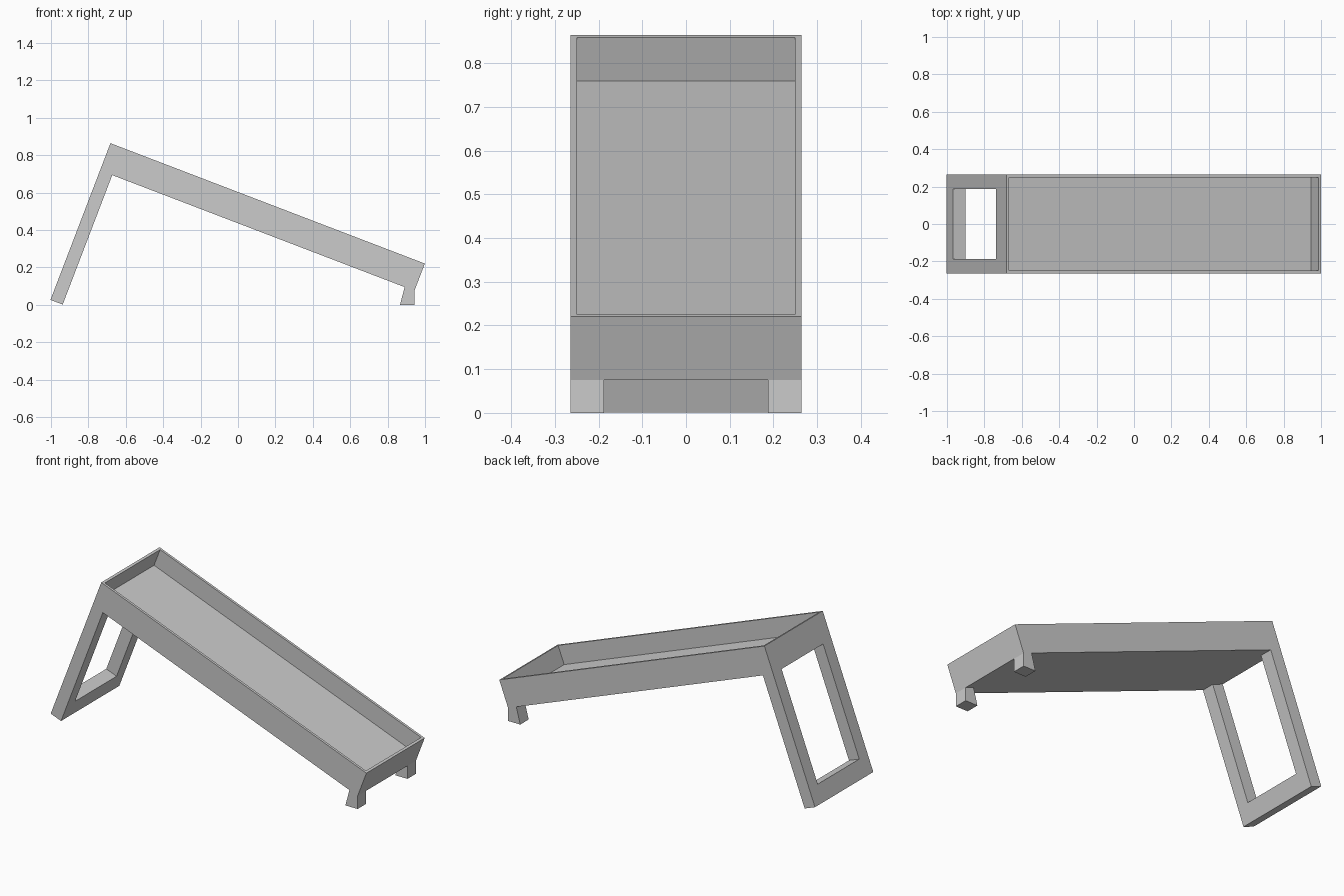
import bpy, bmesh, math
from mathutils import Vector

if "Cube" in bpy.data.objects:
    bpy.data.objects.remove(bpy.data.objects["Cube"])

SLOPE = math.radians(20.95)
U = Vector((math.cos(SLOPE), 0, -math.sin(SLOPE)))   # down the tray
V = Vector((-math.sin(SLOPE), 0, -math.cos(SLOPE)))  # down the tall leg
Y = Vector((0, 1, 0))
TOP = Vector((-0.682, 0, 0.864))                     # raised end of the rim
LENGTH, DEPTH, HALF_W = 1.80, 0.156, 0.264
WALL, RECESS = 0.02, 0.107
LEG_LEN, LEG_T, OPEN_Y, BAR = 0.897, 0.07, 0.188, 0.10


def extrude(name, points, direction):
    """Solid made by sweeping a flat outline along a vector."""
    bm = bmesh.new()
    face = bm.faces.new([bm.verts.new(p) for p in points])
    res = bmesh.ops.extrude_face_region(bm, geom=[face], use_keep_orig=True)
    verts = [e for e in res["geom"] if isinstance(e, bmesh.types.BMVert)]
    bmesh.ops.translate(bm, verts=verts, vec=direction)
    bmesh.ops.recalc_face_normals(bm, faces=bm.faces)
    mesh = bpy.data.meshes.new(name)
    bm.to_mesh(mesh)
    bm.free()
    obj = bpy.data.objects.new(name, mesh)
    bpy.context.collection.objects.link(obj)
    return obj


# Tray: tilted box whose top is inset and sunk
tray = extrude("tray", [TOP + U * u + Y * y for u, y in
                        ((0, -HALF_W), (LENGTH, -HALF_W), (LENGTH, HALF_W), (0, HALF_W))],
               V * DEPTH)
bm = bmesh.new()
bm.from_mesh(tray.data)
bm.normal_update()
top = max(bm.faces, key=lambda f: f.normal.dot(-V))
bmesh.ops.inset_region(bm, faces=[top], thickness=WALL)
res = bmesh.ops.extrude_face_region(bm, geom=[top])
bmesh.ops.translate(bm, vec=V * RECESS,
                    verts=[e for e in res["geom"] if isinstance(e, bmesh.types.BMVert)])
if top.is_valid:
    bmesh.ops.delete(bm, geom=[top], context="FACES_ONLY")
bmesh.ops.recalc_face_normals(bm, faces=bm.faces)
bm.to_mesh(tray.data)
bm.free()

# Tall leg: U-shaped frame hanging from the raised end
half = [(DEPTH, OPEN_Y), (DEPTH, HALF_W), (LEG_LEN, HALF_W)]
bottom = LEG_LEN - BAR
outline = ([(bottom, OPEN_Y)] + half
           + [(v, -y) for v, y in reversed(half)] + [(bottom, -OPEN_Y)])
extrude("leg_frame", [TOP + V * v + Y * y for v, y in outline], U * LEG_T)

# Short feet under the low end
end = TOP + U * LENGTH + V * DEPTH
inner = end - U * 0.056
for name, y in (("foot_front", -HALF_W), ("foot_back", OPEN_Y)):
    extrude(name, [(end.x, y, end.z), (0.943, y, 0), (0.866, y, 0), (inner.x, y, inner.z)],
            Y * (HALF_W - OPEN_Y))
